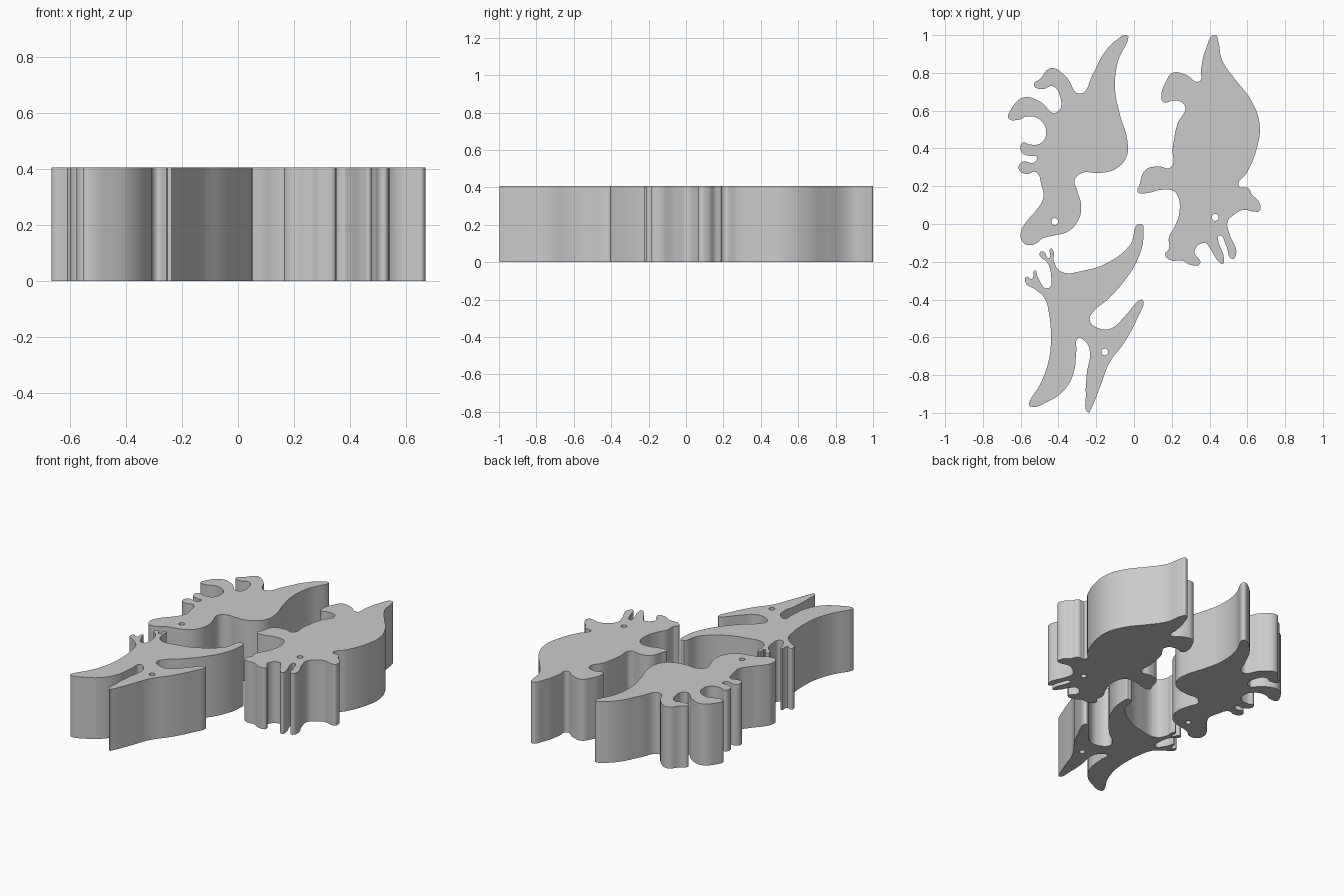
import bpy
import bmesh
import math

HEIGHT = 0.406

grey = bpy.data.materials.new("plain_grey")
grey.diffuse_color = (0.6, 0.6, 0.6, 1)


def add_loop(curve, points):
    """Closed smooth loop through the points."""
    s = curve.splines.new('BEZIER')
    s.bezier_points.add(len(points) - 1)
    for bp, (x, y) in zip(s.bezier_points, points):
        bp.co = (x, y, 0)
        bp.handle_left_type = bp.handle_right_type = 'AUTO'
    s.use_cyclic_u = True
    s.resolution_u = 6


def cutout(name, outline, eye):
    """Thick flat silhouette with a round eye hole through it."""
    curve = bpy.data.curves.new(name + "_profile", 'CURVE')
    curve.dimensions = '2D'
    curve.fill_mode = 'BOTH'
    curve.extrude = HEIGHT / 2
    add_loop(curve, outline)
    add_loop(curve, [(eye[0] + 0.018 * math.cos(i * math.pi / 4),
                      eye[1] + 0.018 * math.sin(i * math.pi / 4)) for i in range(8)])
    tmp = bpy.data.objects.new(name + "_profile", curve)
    bpy.context.collection.objects.link(tmp)
    bpy.context.view_layer.update()
    dg = bpy.context.evaluated_depsgraph_get()
    mesh = bpy.data.meshes.new_from_object(tmp.evaluated_get(dg))
    bpy.data.objects.remove(tmp)

    # weld caps to walls and stand the part on the floor
    bm = bmesh.new()
    bm.from_mesh(mesh)
    bmesh.ops.remove_doubles(bm, verts=bm.verts, dist=0.0003)
    bmesh.ops.translate(bm, verts=bm.verts, vec=(0, 0, HEIGHT / 2))
    bmesh.ops.recalc_face_normals(bm, faces=bm.faces)
    bm.to_mesh(mesh)
    bm.free()
    mesh.name = name
    mesh.materials.clear()
    mesh.materials.append(grey)
    ob = bpy.data.objects.new(name, mesh)
    bpy.context.collection.objects.link(ob)
    bpy.ops.object.select_all(action='DESELECT')
    ob.select_set(True)
    bpy.context.view_layer.objects.active = ob
    bpy.ops.object.shade_smooth_by_angle(angle=math.radians(35))
    return ob


# Two-legged dinosaur: tail, back, head, arms, legs
cutout("biped_dinosaur", [
    (-.04, 1.0), (-.03, .99), (-.085, .86), (-.10, .71), (-.075, .58), (-.035, .44),
    (-.04, .355), (-.10, .29), (-.19, .27), (-.275, .27), (-.315, .23), (-.30, .175),
    (-.28, .095), (-.295, .02), (-.35, -.04), (-.42, -.06), (-.48, -.075),
    (-.535, -.11), (-.585, -.10), (-.60, -.05), (-.575, .005), (-.52, .07),
    (-.48, .14), (-.49, .205), (-.52, .275), (-.57, .265), (-.61, .29), (-.59, .33),
    (-.53, .325), (-.515, .355), (-.55, .36), (-.595, .38), (-.59, .43), (-.55, .42),
    (-.49, .43), (-.465, .48), (-.49, .545), (-.56, .57), (-.62, .55), (-.665, .56),
    (-.655, .60), (-.585, .67), (-.50, .65), (-.41, .59), (-.40, .70), (-.435, .73),
    (-.48, .715), (-.53, .735), (-.495, .77), (-.44, .825), (-.36, .78), (-.285, .69),
    (-.22, .79), (-.155, .91), (-.085, .98)], (-.42, .013))

# Horned four-legged dinosaur: tail, back, frill, horns, snout, legs
cutout("horned_dinosaur", [
    (.43, 1.0), (.445, .97), (.465, .87), (.54, .76), (.62, .655), (.665, .53),
    (.65, .40), (.60, .275), (.555, .20), (.605, .19), (.625, .155), (.66, .12),
    (.665, .07), (.64, .065), (.58, .075), (.53, .05), (.495, .01), (.505, -.05),
    (.54, -.165), (.52, -.185), (.49, -.12), (.45, -.06), (.445, -.08), (.475, -.175),
    (.47, -.21), (.445, -.195), (.40, -.125), (.375, -.10), (.32, -.145), (.35, -.21),
    (.295, -.215), (.26, -.195), (.19, -.19), (.165, -.16), (.185, -.13), (.185, -.07),
    (.215, -.015), (.24, .06), (.235, .14), (.21, .175), (.135, .18), (.075, .165),
    (.02, .17), (.03, .21), (.06, .285), (.125, .305), (.195, .30), (.205, .40),
    (.23, .53), (.27, .625), (.215, .655), (.155, .645), (.145, .675), (.17, .755),
    (.205, .80), (.275, .79), (.345, .755), (.355, .82), (.38, .925)], (.43, .035))

# Flying reptile: upper wing, crest, beak, lower wing, feet
cutout("flying_reptile", [
    (.035, 0), (.05, -.06), (.02, -.185), (-.05, -.30), (-.14, -.40), (-.22, -.47),
    (-.235, -.51), (-.18, -.555), (-.115, -.55), (-.05, -.49), (.04, -.40), (.05, -.41),
    (.015, -.505), (-.05, -.625), (-.13, -.735), (-.175, -.85), (-.23, -.985),
    (-.24, -.998), (-.255, -.90), (-.25, -.795), (-.235, -.665), (-.26, -.62),
    (-.295, -.605), (-.305, -.67), (-.32, -.79), (-.37, -.88), (-.445, -.935),
    (-.55, -.965), (-.555, -.95), (-.49, -.835), (-.45, -.715), (-.44, -.61),
    (-.45, -.475), (-.475, -.39), (-.525, -.345), (-.575, -.31), (-.57, -.28),
    (-.54, -.29), (-.525, -.245), (-.51, -.28), (-.455, -.34), (-.44, -.265),
    (-.455, -.21), (-.50, -.155), (-.48, -.145), (-.45, -.18), (-.44, -.13),
    (-.425, -.15), (-.425, -.19), (-.39, -.25), (-.26, -.245), (-.13, -.20),
    (-.02, -.11)], (-.155, -.677))
